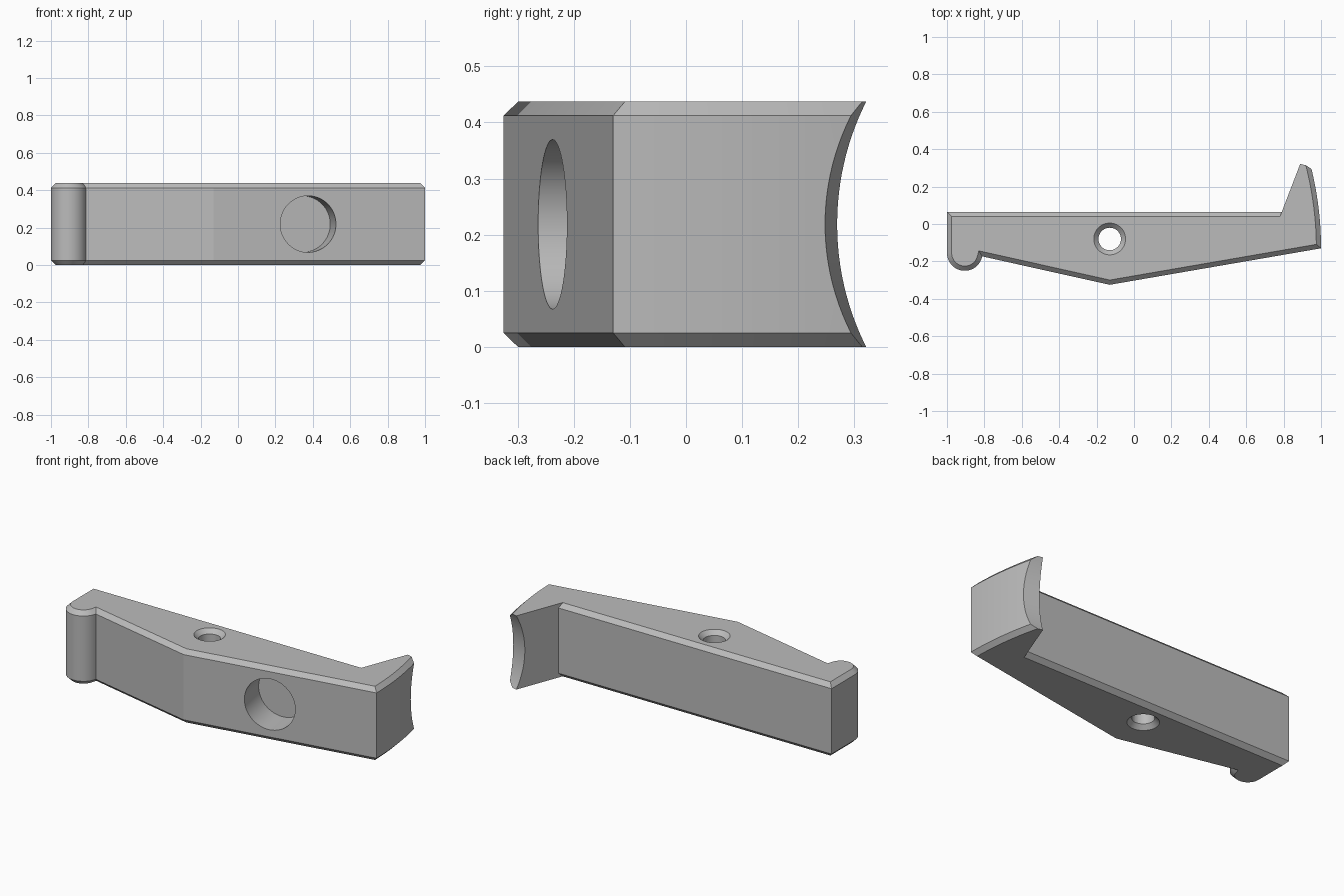
import bpy, bmesh, math
from mathutils import Vector
from mathutils.geometry import intersect_line_line_2d, intersect_line_line

if "Cube" in bpy.data.objects:
    bpy.data.objects.remove(bpy.data.objects["Cube"])

HEIGHT, CHAMFER = 0.437, 0.025
MID = HEIGHT / 2

grey = bpy.data.materials.new("light_grey")
grey.use_nodes = True
colour = (0.5, 0.5, 0.5, 1)
grey.diffuse_color = colour
grey.node_tree.nodes["Principled BSDF"].inputs["Base Color"].default_value = colour


def make_object(name, bm):
    bmesh.ops.recalc_face_normals(bm, faces=bm.faces[:])
    mesh = bpy.data.meshes.new(name)
    bm.to_mesh(mesh)
    bm.free()
    mesh.materials.append(grey)
    obj = bpy.data.objects.new(name, mesh)
    bpy.context.collection.objects.link(obj)
    return obj


def cutter(name, start, end, r_start, r_end, segments=64):
    """Cone or cylinder running from start to end."""
    start, end = Vector(start), Vector(end)
    axis = end - start
    bm = bmesh.new()
    bmesh.ops.create_cone(bm, cap_ends=True, segments=segments, radius1=r_start,
                          radius2=r_end, depth=axis.length)
    bm.transform(axis.to_track_quat("Z", "Y").to_matrix().to_4x4())
    bmesh.ops.translate(bm, verts=bm.verts[:], vec=(start + end) / 2)
    obj = make_object(name, bm)
    obj.hide_render = True
    return obj


# Plan outline, anticlockwise; each corner carries the chamfer of the edge after it
outline = [(-1, 0.065, CHAMFER)]
for i in range(21):                                   # rounded toe
    a = math.radians(180 + 169 * i / 20)
    outline.append((-0.905 + 0.095 * math.cos(a), -0.155 + 0.095 * math.sin(a), CHAMFER))
outline.append((-0.13, -0.325, CHAMFER))              # front ridge
for i in range(17):                                   # bowed outer end
    y = -0.13 + 0.49 * i / 16
    outline.append((1 - (y + 0.13) ** 2 / 3.54, y, CHAMFER if i < 16 else 0))
outline.append((0.9035, 0.36, 0))                     # inner side of the arm
outline.append((0.79, 0.065, CHAMFER))                # back face


def inset_loop(points):
    """Move every edge inwards by its own chamfer and rejoin the corners."""
    lines = []
    for (x, y, c), (x2, y2, _) in zip(points, points[1:] + points[:1]):
        d = Vector((x2 - x, y2 - y, 0)).normalized()
        p = Vector((x, y, 0)) + Vector((-d.y, d.x, 0)) * c
        lines.append((p, d))
    loop = []
    for (p, d), (q, e) in zip(lines[-1:] + lines[:-1], lines):
        cross = d.x * e.y - d.y * e.x
        w = q - p
        loop.append(q if abs(cross) < 1e-5 else p + d * ((w.x * e.y - w.y * e.x) / cross))
    return loop


# Body: four stacked loops give the chamfered slab
full = [Vector((x, y, 0)) for x, y, _ in outline]
inner = inset_loop(outline)
bm = bmesh.new()
loops = [[bm.verts.new((p.x, p.y, z)) for p in pts] for pts, z in
         ((inner, 0), (full, CHAMFER), (full, HEIGHT - CHAMFER), (inner, HEIGHT))]
bm.faces.new(loops[0])
bm.faces.new(loops[-1])
n = len(full)
for low, high in zip(loops, loops[1:]):
    for i in range(n):
        j = (i + 1) % n
        bm.faces.new((low[i], low[j], high[j], high[i]))
bmesh.ops.remove_doubles(bm, verts=bm.verts[:], dist=1e-5)
body = make_object("lever_body", bm)

# Cutters: hollow arm tip, blind front bore, pin hole with countersinks
inward = Vector((-0.17, 0.985, 0)).normalized()
bore = Vector((0.375, -0.238, MID))
tip = Vector((0.92, 0.732, MID))
tip_axis = Vector((0.97, -0.23, 0)) * 0.4
hx, hy = -0.13, -0.08
cutters = [
    cutter("tip_cutter", tip - tip_axis, tip + tip_axis, 0.462, 0.462, 160),
    cutter("bore_cutter", bore - inward * 0.1, bore + inward * 0.18, 0.151, 0.151),
    cutter("pin_cutter", (hx, hy, -0.1), (hx, hy, HEIGHT + 0.1), 0.06, 0.06),
]
for z, s in ((0, 1), (HEIGHT, -1)):
    cutters.append(cutter("countersink_cutter", (hx, hy, z - 0.01 * s),
                          (hx, hy, z + 0.035 * s), 0.095, 0.05))

bpy.ops.object.select_all(action="DESELECT")
bpy.context.view_layer.objects.active = body
body.select_set(True)
for c in cutters:
    mod = body.modifiers.new(c.name, "BOOLEAN")
    mod.operation, mod.solver, mod.object = "DIFFERENCE", "EXACT", c
    bpy.ops.object.modifier_apply(modifier=mod.name)
    bpy.data.objects.remove(c)

bpy.ops.object.shade_smooth_by_angle(angle=math.radians(20))
